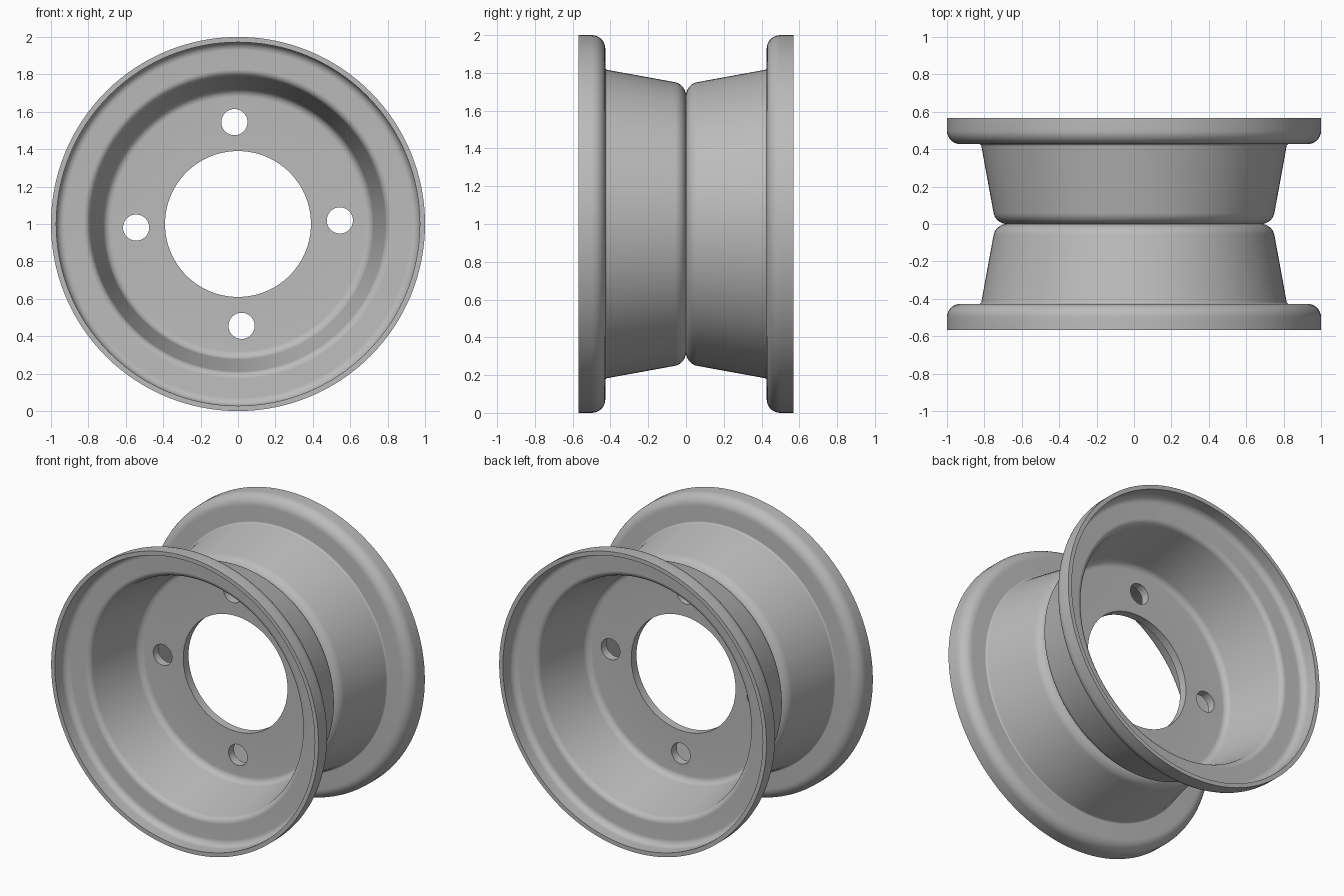
import bpy
import bmesh
import math
from mathutils import Vector, Matrix

if "Cube" in bpy.data.objects:
    bpy.data.objects.remove(bpy.data.objects["Cube"])

SEGMENTS = 128
SHEET = 0.028          # sheet metal thickness
CENTRE = Vector((0, 0, 1))

steel = bpy.data.materials.new("grey_steel")
steel.use_nodes = True
GREY = (0.5, 0.5, 0.5, 1)
steel.diffuse_color = GREY
steel.node_tree.nodes["Principled BSDF"].inputs["Base Color"].default_value = GREY


def rounded(corners, steps=8):
    """Points and normals of a (radius, depth) path whose corners carry fillets."""
    result = []
    for i, (r, y, fillet) in enumerate(corners):
        p = Vector((r, y))
        before = (p - Vector(corners[i - 1][:2])).normalized() if i else None
        after = (Vector(corners[i + 1][:2]) - p).normalized() if i < len(corners) - 1 else None
        if before is None or after is None:
            d = before or after
            result.append((p, Vector((-d.y, d.x))))
            continue
        turn = math.atan2(before.x * after.y - before.y * after.x, before.dot(after))
        side = math.copysign(1, turn)
        start = p - before * fillet * math.tan(abs(turn) / 2)
        hub = start + Vector((-before.y, before.x)) * side * fillet
        for k in range(steps + 1):
            a = turn * k / steps
            n = Matrix.Rotation(a, 2) @ Vector((-before.y, before.x))
            result.append((hub - n * side * fillet, n))
    return result


def finish(obj):
    """Give the object its material and smooth shading with sharp edges kept."""
    obj.data.materials.clear()
    obj.data.materials.append(steel)
    bpy.ops.object.select_all(action='DESELECT')
    obj.select_set(True)
    bpy.context.view_layer.objects.active = obj
    bpy.ops.object.shade_smooth_by_angle(angle=math.radians(30))


def revolve(name, profile, direction):
    """Turn a closed (radius, depth) profile around the axle."""
    bm = bmesh.new()
    rings = []
    for s in range(SEGMENTS):
        a = 2 * math.pi * s / SEGMENTS
        rings.append([bm.verts.new((p.x * math.cos(a), direction * p.y, 1 + p.x * math.sin(a)))
                      for p in profile])
    count = len(profile)
    for s in range(SEGMENTS):
        here, there = rings[s], rings[(s + 1) % SEGMENTS]
        for i in range(count):
            j = (i + 1) % count
            bm.faces.new((here[i], here[j], there[j], there[i]))
    bmesh.ops.recalc_face_normals(bm, faces=bm.faces)
    mesh = bpy.data.meshes.new(name)
    bm.to_mesh(mesh)
    bm.free()
    obj = bpy.data.objects.new(name, mesh)
    bpy.context.collection.objects.link(obj)
    return obj


# Outer skin of one rim half: hub disc, flared barrel, flange, lip
skin = rounded([(0.39, 0, 0), (0.74, 0, 0.073), (0.818, 0.427, 0.012),
                (1.0, 0.427, 0.072), (1.0, 0.568, 0)])
outer = [p for p, n in skin]
inner = [p + n * SHEET for p, n in skin]
profile = outer + inner[::-1]

# Bolt hole cutters
cutters = []
for k in range(4):
    a = math.radians(92 + 90 * k)
    place = CENTRE + Vector((math.cos(a), 0, math.sin(a))) * 0.545
    bpy.ops.mesh.primitive_cylinder_add(vertices=48, radius=0.07, depth=0.3, location=place,
                                        rotation=(math.pi / 2, 0, 0))
    cutters.append(bpy.context.object)

# Front and back rim halves, bolted back to back
for name, direction in (("front_rim_half", -1), ("back_rim_half", 1)):
    half = revolve(name, profile, direction)
    bpy.context.view_layer.objects.active = half
    for cutter in cutters:
        cut = half.modifiers.new("bolt_hole", 'BOOLEAN')
        cut.operation = 'DIFFERENCE'
        cut.solver = 'EXACT'
        cut.object = cutter
        bpy.ops.object.modifier_apply(modifier=cut.name)
    finish(half)

for cutter in cutters:
    bpy.data.objects.remove(cutter)
